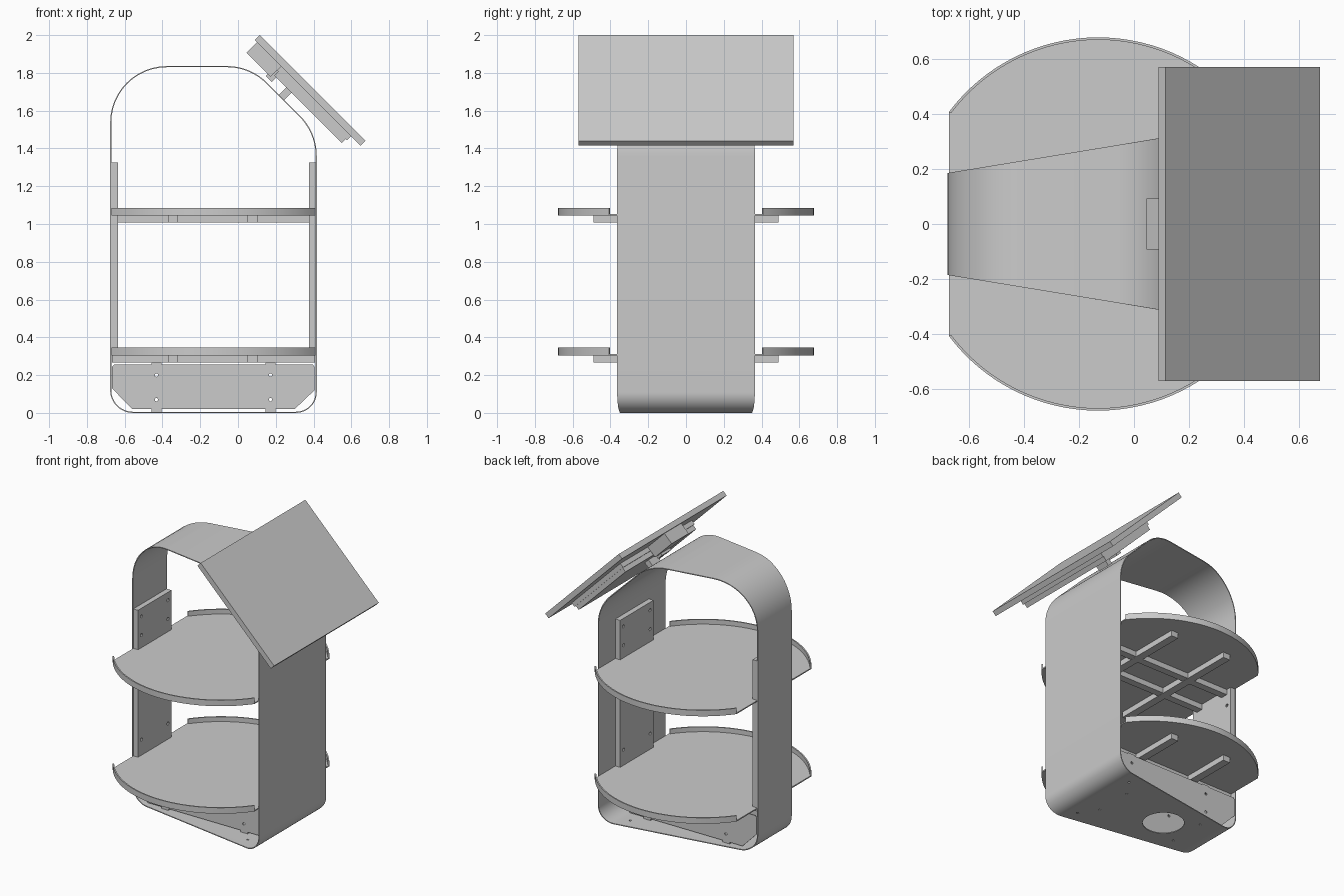
import bpy, bmesh, math
from mathutils import Matrix, Vector

cube = bpy.data.objects.get("Cube")
if cube:
    bpy.data.objects.remove(cube, do_unlink=True)

grey = bpy.data.materials.new("metal_grey")
grey.use_nodes = True
grey.diffuse_color = (0.6, 0.6, 0.6, 1)
grey.node_tree.nodes["Principled BSDF"].inputs["Base Color"].default_value = (0.6, 0.6, 0.6, 1)

# Frame axes: local x, y, z columns
XZ = Matrix(((1, 0, 0), (0, 0, -1), (0, 1, 0))).to_4x4()       # profile drawn in x-z
S = math.sqrt(0.5)
TILT = Matrix(((S, 0, S, 0.3945), (0, 1, 0, 0), (-S, 0, S, 1.72), (0, 0, 0, 1)))


def finish(name, bm, matrix=None):
    if matrix:
        bm.transform(matrix)
    bmesh.ops.recalc_face_normals(bm, faces=bm.faces)
    mesh = bpy.data.meshes.new(name)
    bm.to_mesh(mesh)
    bm.free()
    mesh.materials.append(grey)
    ob = bpy.data.objects.new(name, mesh)
    bpy.context.collection.objects.link(ob)
    return ob


def box(name, x, y, z, matrix=None):
    bm = bmesh.new()
    bmesh.ops.create_cube(bm, size=1)
    for v in bm.verts:
        v.co = Vector([(a + b) / 2 + c * (b - a) for (a, b), c in zip((x, y, z), v.co)])
    return finish(name, bm, matrix)


def prism(name, outline, low, high, matrix=None):
    bm = bmesh.new()
    face = bm.faces.new([bm.verts.new((a, b, low)) for a, b in outline])
    top = bmesh.ops.extrude_face_region(bm, geom=[face])["geom"]
    bmesh.ops.translate(bm, vec=(0, 0, high - low),
                        verts=[v for v in top if isinstance(v, bmesh.types.BMVert)])
    return finish(name, bm, matrix)


def activate(ob):
    bpy.ops.object.select_all(action="DESELECT")
    ob.select_set(True)
    bpy.context.view_layer.objects.active = ob


def smooth(ob):
    activate(ob)
    bpy.ops.object.shade_smooth_by_angle(angle=math.radians(30))


def drill(ob, holes, axis, depth=0.1):
    """Cut round holes, each given as (centre, radius), along one axis."""
    turn = Vector((0, 0, 1)).rotation_difference(Vector(axis)).to_matrix().to_4x4()
    bm = bmesh.new()
    for centre, radius in holes:
        bmesh.ops.create_cone(bm, cap_ends=True, segments=32 if radius > 0.05 else 10,
                              radius1=radius, radius2=radius, depth=depth,
                              matrix=Matrix.Translation(centre) @ turn)
    cutter = finish("hole_cutter", bm)
    cutter.hide_render = True
    mod = ob.modifiers.new("holes", "BOOLEAN")
    mod.operation, mod.solver, mod.object = "DIFFERENCE", "EXACT", cutter
    activate(ob)
    bpy.ops.object.modifier_apply(modifier=mod.name)
    bpy.data.objects.remove(cutter, do_unlink=True)


def rounded(corners, steps=12):
    """Fillet a closed polygon of (point, radius) corners."""
    path = []
    for i, (p, r) in enumerate(corners):
        p = Vector(p)
        a = (Vector(corners[i - 1][0]) - p).normalized()
        b = (Vector(corners[(i + 1) % len(corners)][0]) - p).normalized()
        half = a.angle(b) / 2
        centre = p + (a + b).normalized() * (r / math.sin(half))
        start = p + a * (r / math.tan(half)) - centre
        for k in range(steps + 1):
            t = (math.pi - 2 * half) * k / steps
            c, s = math.cos(t), math.sin(t)
            path.append(centre + Vector((start.x * c - start.y * s, start.x * s + start.y * c)))
    return path


# Tapered loop frame bent from one thin strip
LEFT, RIGHT, TOP = -0.677, 0.417, 1.836
path = rounded([((LEFT, 0), 0.12), ((RIGHT, 0), 0.11), ((RIGHT, 1.485), 0.3),
                ((0.066, TOP), 0.3), ((LEFT, TOP), 0.3)])
bm = bmesh.new()
rings = []
for p in path:
    half = 0.185 + 0.164 * (p.x - LEFT)
    rings.append([bm.verts.new((p.x, s * half, p.y)) for s in (-1, 1)])
for i, (a, b) in enumerate(rings):
    c, d = rings[(i + 1) % len(rings)]
    bm.faces.new((a, b, d, c))
frame = finish("loop_frame", bm)
# Grow the sheet inward whichever way its normals point
face = frame.data.polygons[0]
outward = face.normal.dot(face.center - Vector((-0.13, 0, 0.9))) > 0
mod = frame.modifiers.new("sheet", "SOLIDIFY")
mod.thickness, mod.offset, mod.use_even_offset = 0.006, -1 if outward else 1, True
activate(frame)
bpy.ops.object.modifier_apply(modifier=mod.name)
base_holes = [((-0.24, 0, 0), 0.13)]
base_holes += [((x, s * y, 0), 0.008) for s in (-1, 1)
               for x, y in ((0.25, 0.25), (0.17, 0.13), (-0.43, 0.13))]
drill(frame, base_holes, (0, 0, 1), 0.03)
smooth(frame)

# Round trays cut straight at the sides, with rims and a grid of struts
MID, R, CUT = -0.13, 0.677, 0.541
start = math.acos(CUT / R)


def arc(radius, sign):
    angles = [start + (math.pi - 2 * start) * k / 32 for k in range(33)]
    return [(MID + radius * math.cos(a), sign * radius * math.sin(a)) for a in angles]


for label, z in (("lower", 0.304), ("upper", 1.045)):
    front, back = arc(R, -1), arc(R, 1)
    smooth(prism(label + "_tray", back + front[::-1], z, z + 0.008))
    for side, sign in (("front", -1), ("back", 1)):
        rim = arc(R, sign) + arc(R - 0.009, sign)[::-1]
        smooth(prism(f"{label}_{side}_rim", rim, z, z + 0.041))
    for name, x in (("right", -0.344), ("left", 0.078)):
        box(f"{label}_{name}_cross_strut", (x - 0.027, x + 0.027), (-0.49, 0.49), (z - 0.038, z))
    for name, y in (("front", -0.12), ("back", 0.12)):
        box(f"{label}_{name}_long_strut", (-0.668, 0.408), (y - 0.025, y + 0.025), (z - 0.037, z))

# Spacer panels on the inside of both uprights
for name, x in (("right", (-0.671, -0.635)), ("left", (0.375, 0.411))):
    for part, low, high in (("lower", 0.312, 1.045), ("upper", 1.053, 1.325)):
        panel = box(f"{name}_{part}_spacer", x, (-0.182, 0.182), (low, high))
        heights = (0.42, 0.93) if part == "lower" else (1.14, 1.27)
        drill(panel, [((sum(x) / 2, s * 0.145, z), 0.011) for s in (-1, 1) for z in heights], (1, 0, 0))

# Base side plates with chamfered lower corners, tabs and feet
outline = [(-0.56, 0.02), (0.3, 0.02), (0.405, 0.12), (0.405, 0.245), (0.395, 0.256),
           (-0.655, 0.256), (-0.667, 0.245), (-0.667, 0.13)]
for name, s in (("front", -1), ("back", 1)):
    y = s * 0.18
    plate = prism(name + "_base_plate", outline, -y - 0.004, -y + 0.004, XZ)
    drill(plate, [((x, y, z), 0.009) for x in (-0.432, 0.172) for z in (0.07, 0.2)], (0, 1, 0))
    for tab, x in (("right", -0.432), ("left", 0.172)):
        depth = sorted((y, y - s * 0.06))
        box(f"{name}_{tab}_foot", (x - 0.027, x + 0.027), depth, (0.006, 0.02))
        box(f"{name}_{tab}_top_tab", (x - 0.027, x + 0.027), depth, (0.25, 0.266))

# Tilted roof panel with its backing tray, junction box and hinge
box("roof_panel", (-0.396, 0.396), (-0.57, 0.57), (-0.036, 0), TILT)
box("roof_backing_upper", (-0.2, 0.325), (-0.39, 0.39), (-0.066, -0.036), TILT)
box("roof_backing_lower", (-0.19, 0.315), (-0.385, 0.385), (-0.097, -0.066), TILT)
box("junction_box", (-0.38, -0.2), (-0.092, 0.092), (-0.115, -0.036), TILT)
box("hinge_lug", (-0.22, -0.175), (-0.05, 0.05), (-0.13, -0.06), TILT)
box("hinge_post", (-0.1, -0.06), (-0.045, 0.045), (-0.152, -0.09), TILT)
